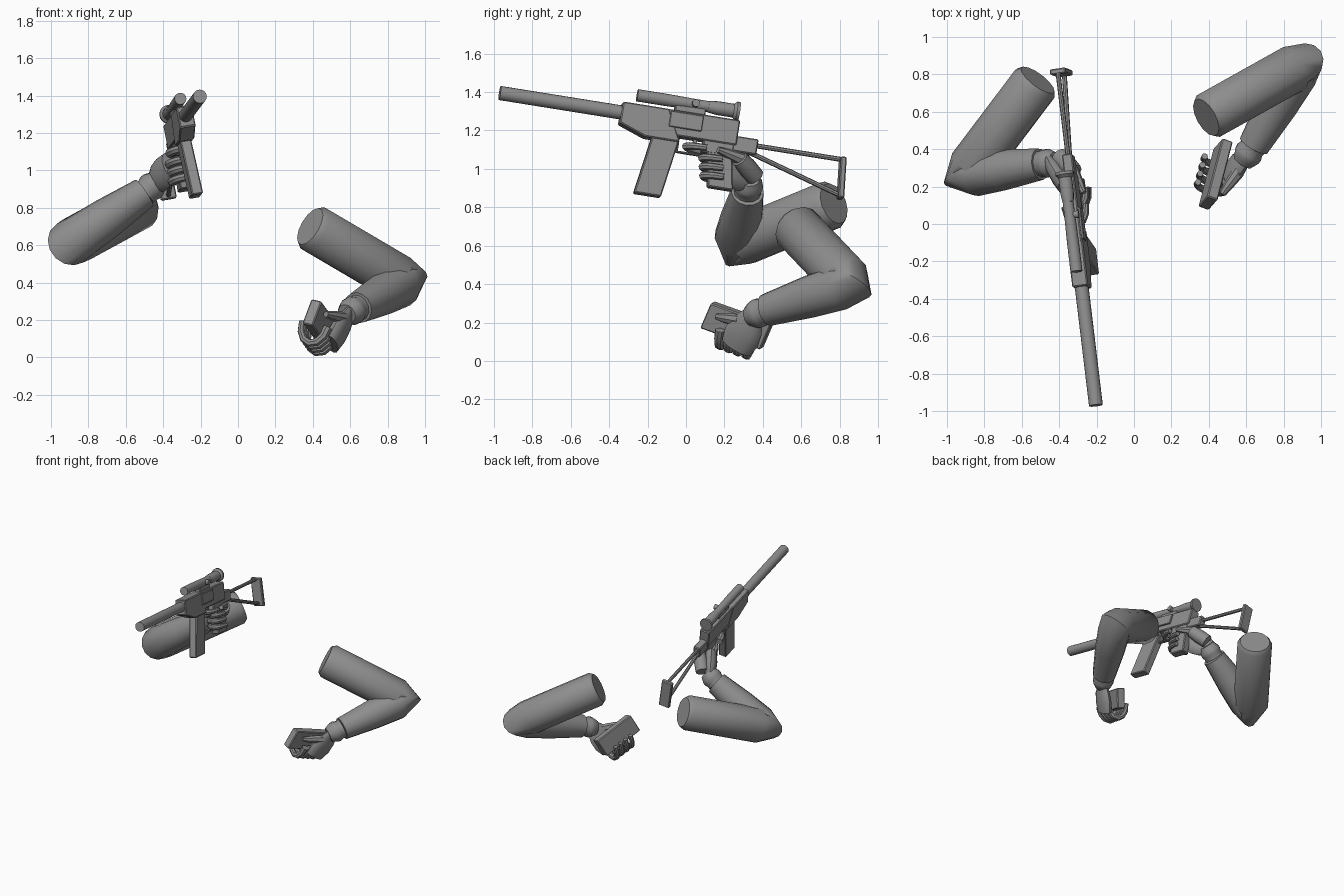
import bpy, bmesh
from math import sin, cos, pi, radians
from mathutils import Vector

default_cube = bpy.data.objects.get("Cube")
if default_cube:
    bpy.data.objects.remove(default_cube)

grey = bpy.data.materials.new("plain_grey")
grey.use_nodes = True
grey.diffuse_color = (.27, .27, .27, 1)
grey.node_tree.nodes["Principled BSDF"].inputs["Base Color"].default_value = grey.diffuse_color


def finish(name, bm, smooth):
    bmesh.ops.recalc_face_normals(bm, faces=bm.faces)
    mesh = bpy.data.meshes.new(name)
    bm.to_mesh(mesh)
    bm.free()
    mesh.materials.append(grey)
    part = bpy.data.objects.new(name, mesh)
    bpy.context.collection.objects.link(part)
    if smooth:
        bpy.ops.object.select_all(action='DESELECT')
        part.select_set(True)
        bpy.context.view_layer.objects.active = part
        bpy.ops.object.shade_smooth_by_angle(angle=radians(40))
    return part


def bridge(bm, rings):
    """Skin a row of vertex rings and close both ends."""
    for near, far in zip(rings, rings[1:]):
        for i in range(len(near)):
            bm.faces.new((near[i - 1], near[i], far[i], far[i - 1]))
    bm.faces.new(rings[0])
    bm.faces.new(rings[-1])


def tube(name, path, radii, sides=12, flat=1, wide=None):
    """Loft round rings along a path; flat thins the section across the wide direction."""
    steps = [(b - a).normalized() for a, b in zip(path, path[1:])]
    tangents = [(a + b).normalized() for a, b in zip(steps[:1] + steps, steps + steps[-1:])]
    if wide is None:
        wide = steps[0].cross(steps[-1])
        if wide.length < .1:
            wide = steps[0].orthogonal()
    bm = bmesh.new()
    rings = []
    for point, tangent, radius in zip(path, tangents, radii):
        normal = (wide - tangent * wide.dot(tangent)).normalized()
        binormal = tangent.cross(normal) * flat
        turns = [2 * pi * i / sides for i in range(sides)]
        rings.append([bm.verts.new(point + radius * (cos(t) * normal + sin(t) * binormal)) for t in turns])
    bridge(bm, rings)
    return finish(name, bm, True)


def limb(name, start, end, radii, **options):
    """A straight tube whose radii are spread evenly from start to end."""
    start, end = Vector(start), Vector(end)
    last = len(radii) - 1
    return tube(name, [start.lerp(end, i / last) for i in range(last + 1)], radii, **options)


def finger(name, centre, across, reach):
    """A finger curled through half an ellipse around whatever it holds."""
    path = [centre + across * cos(pi * i / 6) + reach * sin(pi * i / 6) for i in range(7)]
    tube(name, path, [.026 - .0015 * i for i in range(7)], sides=8)


class Frame:
    """Directions of a tilted object: along its length, up, and to its left side."""
    def __init__(self, origin, along, up):
        self.origin, self.along, self.up = Vector(origin), Vector(along), Vector(up)
        self.side = self.along.cross(self.up).normalized()

    def at(self, along, up, side=0):
        return self.origin + self.along * along + self.up * up + self.side * side

    def prism(self, name, outline, width, side=0):
        bm = bmesh.new()
        faces = [[bm.verts.new(self.at(*point, side + shift)) for point in outline]
                 for shift in (-width / 2, width / 2)]
        bridge(bm, faces)
        edge = finish(name, bm, False).modifiers.new("edge", 'BEVEL')
        edge.width = min(width / 8, .006)
        edge.segments = 1

    def block(self, name, start, end, low, high, width, lean=0, side=0):
        """A box whose bottom is shifted lengthwise by lean."""
        outline = [(start, high), (end, high), (end + lean, low), (start + lean, low)]
        self.prism(name, outline, width, side)


def sleeve(name, shoulder, elbow, cuff):
    """One bent sleeve with a rounded elbow and a tapered forearm."""
    shoulder, elbow, cuff = Vector(shoulder), Vector(elbow), Vector(cuff)
    upper, fore = (elbow - shoulder).normalized(), (cuff - elbow).normalized()
    path = [shoulder, shoulder + upper * .03, elbow - upper * .06, elbow,
            elbow + fore * .06, elbow.lerp(cuff, .5), cuff]
    tube(name, path, [.11, .13, .13, .125, .12, .11, .085], sides=14)


# Sleeves and the banded glove cuffs
cuff_radii = [.072, .07, .078, .076, .066, .055]
left_cuff, right_cuff = (.64, .42, .265), (-.5, .32, .88)
sleeve("left_sleeve", (.385, .57, .7), (.895, .855, .4), left_cuff)
sleeve("right_sleeve", (-.515, .77, .82), (-.9, .26, .61), right_cuff)
limb("left_glove_cuff", left_cuff, (.58, .33, .23), cuff_radii)
limb("right_glove_cuff", right_cuff, (-.42, .33, .95), cuff_radii)

# Left hand holding a spare magazine
held = Frame((.44, .28, .18), (.24, .92, -.33), (.3, .2, 1))
held.block("spare_magazine", -.17, .17, -.07, .07, .06, lean=-.03)
limb("left_palm", (.6, .35, .24), (.5, .26, .07), [.055, .088, .1, .085], flat=.45, wide=held.along)
limb("left_thumb", (.56, .28, .21), (.47, .16, .23), [.034, .03, .026, .016], sides=8)

# Rifle body
gun = Frame((-.32, 0, 1.24), (-.12, 1, -.16), (-.2, .16, 1))
limb("suppressor", gun.at(-.97, 0), gun.at(-.3, 0), [.037, .037], sides=16)
gun.prism("handguard", [(-.34, .05), (-.1, .05), (-.02, -.11), (-.2, -.11), (-.34, -.06)], .085)
gun.block("receiver", -.12, .27, -.08, .05, .078)
gun.block("lower_receiver", .1, .26, -.14, -.05, .062)
gun.block("magazine", -.16, -.02, -.4, -.08, .06, lean=-.05)
gun.block("trigger_guard", -.02, .13, -.16, -.15, .025)
gun.block("trigger_guard_post", -.03, -.02, -.16, -.1, .025)
gun.block("trigger", .05, .07, -.13, -.07, .014)
gun.block("pistol_grip", .12, .25, -.31, -.09, .06, lean=.04)

# Folding stock
gun.block("stock_hinge", .24, .38, -.11, -.03, .055)
limb("stock_upper_rod", gun.at(.35, -.06), gun.at(.82, -.06), [.013, .013], sides=8)
limb("stock_lower_rod", gun.at(.35, -.1), gun.at(.83, -.24), [.013, .013], sides=8)
gun.block("butt_plate", .81, .84, -.26, -.05, .085, lean=.02)

# Scope with its side mount
limb("scope_tube", gun.at(-.27, .1), gun.at(.2, .1), [.032, .032, .029, .029], sides=16)
limb("scope_eyepiece", gun.at(.1, .1), gun.at(.24, .1), [.03, .036, .036, .036], sides=16)
limb("scope_eyecup", gun.at(.23, .1), gun.at(.26, .1), [.036, .05, .05], sides=16)
limb("scope_dial", gun.at(.03, .1), gun.at(.03, .1, .05), [.02, .02], sides=10)
gun.block("scope_mount", -.07, .09, .02, .1, .04)
gun.block("mount_rail", -.09, .08, -.04, .04, .025, side=.038)

# Right hand on the grip
limb("right_palm", (-.45, .34, .93), gun.at(.23, -.17, -.05), [.058, .085, .09, .08], flat=.55, wide=gun.up)
limb("right_thumb_base", (-.4, .36, .96), gun.at(.3, -.14, .01), [.05, .052, .045], sides=10)
limb("right_thumb", gun.at(.31, -.14), gun.at(.18, -.12, .05), [.036, .03, .024, .016], sides=8)

# Four fingers on each hand
for i, title in enumerate(("index", "middle", "ring", "little")):
    trigger_reach = .08 if title == "index" else 0
    finger("right_" + title + "_finger", gun.at(.2 + .01 * i - trigger_reach, -.12 - .045 * i),
           gun.side * -.055, gun.along * -.1)
    finger("left_" + title + "_finger", held.at(.05 * i - .08, -.03), held.side * .075, held.up * -.1)
